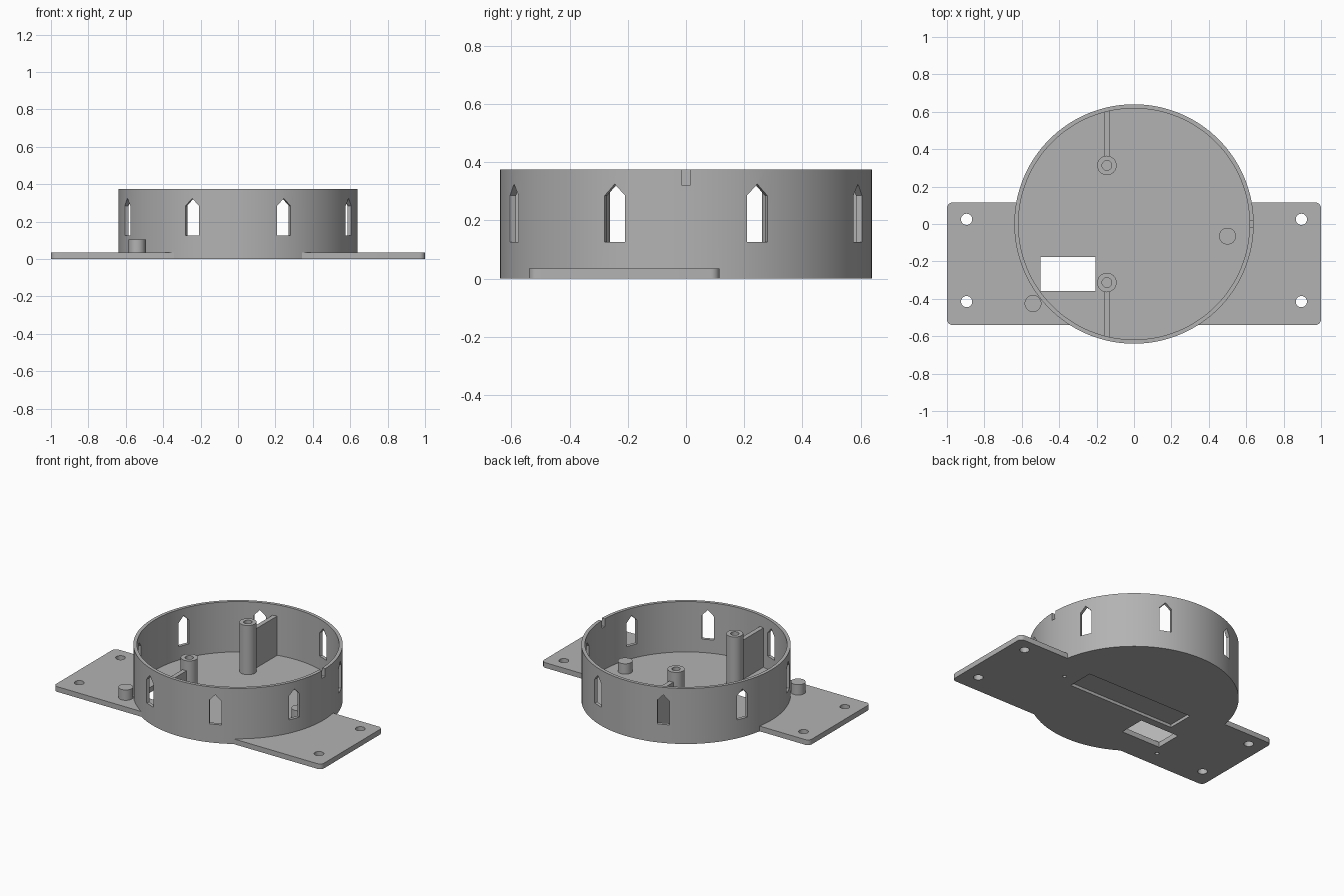
import bpy, bmesh, math
from mathutils import Matrix, Vector

cube = bpy.data.objects.get("Cube")
if cube:
    bpy.data.objects.remove(cube)

grey = bpy.data.materials.new("plain grey")
grey.use_nodes = True
COLOUR = (0.45, 0.45, 0.45, 1)
grey.diffuse_color = COLOUR
grey.node_tree.nodes["Principled BSDF"].inputs["Base Color"].default_value = COLOUR

RADIUS, INNER, HEIGHT, FLOOR = 0.64, 0.618, 0.375, 0.035


def prism(name, outline, low, high, matrix=Matrix()):
    """Extrude a flat outline from low to high, then place it."""
    bm = bmesh.new()
    face = bm.faces.new([bm.verts.new((x, y, low)) for x, y in outline])
    top = bmesh.ops.extrude_face_region(bm, geom=[face])["geom"]
    bmesh.ops.translate(bm, vec=(0, 0, high - low),
                        verts=[v for v in top if isinstance(v, bmesh.types.BMVert)])
    bmesh.ops.recalc_face_normals(bm, faces=bm.faces)
    bm.transform(matrix)
    mesh = bpy.data.meshes.new(name)
    bm.to_mesh(mesh)
    bm.free()
    mesh.materials.append(grey)
    obj = bpy.data.objects.new(name, mesh)
    bpy.context.collection.objects.link(obj)
    return obj


def circle(x, y, r, n=32):
    return [(x + r * math.cos(math.tau * i / n), y + r * math.sin(math.tau * i / n))
            for i in range(n)]


def rect(x0, x1, y0, y1):
    return [(x0, y0), (x1, y0), (x1, y1), (x0, y1)]


def rounded_rect(x0, x1, y0, y1, r, n=6):
    points = []
    corners = [(x1 - r, y1 - r), (x0 + r, y1 - r), (x0 + r, y0 + r), (x1 - r, y0 + r)]
    for k, (cx, cy) in enumerate(corners):
        for i in range(n + 1):
            a = math.pi / 2 * (k + i / n)
            points.append((cx + r * math.cos(a), cy + r * math.sin(a)))
    return points


def combine(target, other, operation):
    """Apply a boolean and discard the second object."""
    bpy.context.view_layer.objects.active = target
    mod = target.modifiers.new("join", "BOOLEAN")
    mod.operation, mod.solver, mod.object = operation, "EXACT", other
    bpy.ops.object.modifier_apply(modifier=mod.name)
    bpy.data.objects.remove(other)


def cut(target, *args):
    combine(target, prism("cutter", *args), "DIFFERENCE")


def smooth(obj):
    bpy.ops.object.select_all(action="DESELECT")
    obj.select_set(True)
    bpy.context.view_layer.objects.active = obj
    bpy.ops.object.shade_smooth_by_angle(angle=math.radians(30))


# Round tray joined to the mounting plate
housing = prism("housing", circle(0, 0, RADIUS, 128), 0, HEIGHT)
plate = prism("mounting_plate", rounded_rect(-1, 1, -0.54, 0.115, 0.03), 0, FLOOR)
combine(housing, plate, "UNION")
cut(housing, circle(0, 0, INNER, 128), FLOOR, 0.5)

# Pointed windows around the wall
window = [(-0.038, 0.125), (0.038, 0.125), (0.038, 0.285), (0, 0.325), (-0.038, 0.285)]
upright = Matrix.Rotation(math.pi / 2, 4, "X")
for k in range(8):
    turn = Matrix.Rotation(math.radians(22.5 + 45 * k), 4, "Z")
    cut(housing, window, 0.55, 0.7, turn @ upright)

# Cable notch in the rim, screw holes, floor opening and underside recess
cut(housing, rect(0.55, 0.7, -0.016, 0.016), 0.322, 0.5)
for x in (-0.895, 0.895):
    for y in (-0.415, 0.025):
        cut(housing, circle(x, y, 0.03), -0.1, 0.1)
cut(housing, rect(-0.5, -0.207, -0.357, -0.177), -0.1, 0.1)
cut(housing, rect(-0.4, 0.4, -0.125, 0.055), -0.1, 0.02)

# Small pegs, hollow from below
for name, x, y in (("inner_peg", 0.5, -0.065), ("outer_peg", -0.54, -0.425)):
    combine(housing, prism(name, circle(x, y, 0.045), 0.025, 0.105), "UNION")
    cut(housing, circle(x, y, 0.012, 16), -0.1, 0.08)
smooth(housing)

# Screw posts with a rib to the wall
for name, side in (("back", 1), ("front", -1)):
    y = 0.313 * side
    post = prism(name + "_post", circle(-0.145, y, 0.052), 0.03, 0.367)
    rib = prism(name + "_rib", rect(-0.16, -0.13, *sorted((y, 0.612 * side))), 0.03, 0.30)
    combine(post, rib, "UNION")
    cut(post, circle(-0.145, y, 0.026), 0.1, 0.5)
    smooth(post)
